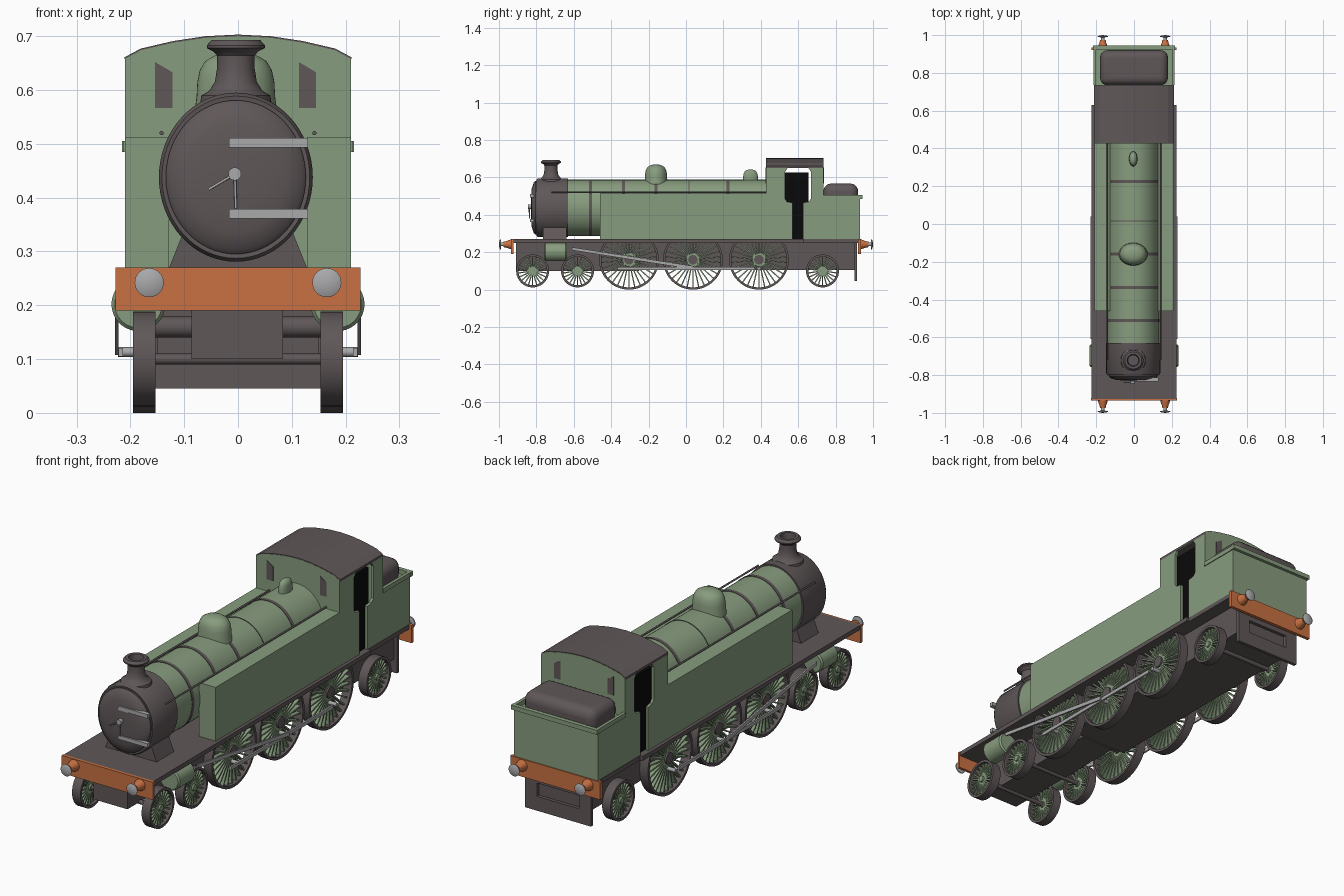
import bpy, bmesh, math
from mathutils import Vector, Matrix

if "Cube" in bpy.data.objects:
    bpy.data.objects.remove(bpy.data.objects["Cube"])


def mat(name, c):
    m = bpy.data.materials.new(name)
    m.diffuse_color = (*c, 1)
    m.use_nodes = True
    m.node_tree.nodes["Principled BSDF"].inputs["Base Color"].default_value = m.diffuse_color
    return m


GREEN = mat("sage_green", (0.245, 0.335, 0.21))
DARK = mat("warm_dark_grey", (0.115, 0.095, 0.098))
ORANGE = mat("burnt_orange", (0.58, 0.165, 0.055))
STEEL = mat("light_steel", (0.40, 0.40, 0.41))
BLACK = mat("black", (0.003, 0.003, 0.003))


def finish(name, bm, m, smooth=False):
    bmesh.ops.recalc_face_normals(bm, faces=bm.faces[:])
    me = bpy.data.meshes.new(name)
    bm.to_mesh(me)
    bm.free()
    ob = bpy.data.objects.new(name, me)
    bpy.context.collection.objects.link(ob)
    me.materials.append(m)
    if smooth:
        bpy.ops.object.select_all(action='DESELECT')
        ob.select_set(True)
        bpy.context.view_layer.objects.active = ob
        bpy.ops.object.shade_smooth_by_angle(angle=math.radians(35))
    return ob


def box(name, m, x, y, z):
    bm = bmesh.new()
    bmesh.ops.create_cube(bm, size=1)
    for v in bm.verts:
        v.co = [(a + b) / 2 + c * (b - a) for (a, b), c in zip((x, y, z), v.co)]
    return finish(name, bm, m)


def prism(name, m, pts, axis, a, b):
    """Outline extruded along x (points y,z) or along y (points x,z)."""
    bm = bmesh.new()
    put = (lambda p, t: (t, p[0], p[1])) if axis == 'x' else (lambda p, t: (p[0], t, p[1]))
    f = bm.faces.new([bm.verts.new(put(p, a)) for p in pts])
    new = bmesh.ops.extrude_face_region(bm, geom=[f])['geom']
    for v in new:
        if isinstance(v, bmesh.types.BMVert):
            v.co[0 if axis == 'x' else 1] = b
    return finish(name, bm, m)


def lathe(name, m, prof, axis, loc, scale=(1, 1, 1), n=48, closed=False):
    """Turned part: profile of (radius, height) about an axis."""
    put = {'x': lambda c, s, h: (h, c, s), 'y': lambda c, s, h: (c, h, s),
           'z': lambda c, s, h: (c, s, h)}[axis]
    bm = bmesh.new()
    rings = []
    for r, h in prof:
        rings.append([bm.verts.new([l + k * q for l, k, q in zip(loc, scale, put(
            r * math.cos(i * math.tau / n), r * math.sin(i * math.tau / n), h))]) for i in range(n)])
    for j in range(len(rings) if closed else len(rings) - 1):
        p, q = rings[j], rings[(j + 1) % len(rings)]
        for i in range(n):
            bm.faces.new((p[i], p[(i + 1) % n], q[(i + 1) % n], q[i]))
    if not closed:
        bm.faces.new(rings[0])
        bm.faces.new(rings[-1])
    bmesh.ops.remove_doubles(bm, verts=bm.verts[:], dist=1e-6)
    return finish(name, bm, m, True)


def rod(name, m, a, b, r, n=12):
    a, b = Vector(a), Vector(b)
    bm = bmesh.new()
    bmesh.ops.create_cone(bm, cap_ends=True, segments=n, radius1=r, radius2=r, depth=(b - a).length)
    rot = (b - a).to_track_quat('Z', 'Y').to_matrix().to_4x4()
    bmesh.ops.transform(bm, matrix=Matrix.Translation((a + b) / 2) @ rot, verts=bm.verts[:])
    return finish(name, bm, m, True)


def spokes(name, x, y, z, r, count):
    bm = bmesh.new()
    for i in range(count):
        g = bmesh.ops.create_cube(bm, size=1)['verts']
        M = (Matrix.Translation((x, y, z)) @ Matrix.Rotation(i * math.tau / count, 4, 'X')
             @ Matrix.Translation((0, 0, r / 2)) @ Matrix.Diagonal((0.02, 0.0065, r, 1)))
        bmesh.ops.transform(bm, matrix=M, verts=g)
    return finish(name, bm, GREEN)


CX, CZ = -0.004, 0.438  # boiler centre line

# Boiler, bands and smokebox
lathe("boiler", GREEN, [(1, -0.64), (1, 0.44)], 'y', (CX, 0, CZ), (0.136, 1, 0.15), 64)
for y, w in ((-0.51, 0.016), (-0.335, 0.016), (-0.16, 0.016), (0.016, 0.004), (0.225, 0.016)):
    lathe("boiler_band", DARK, [(1, y - w / 2), (1, y + w / 2)], 'y', (CX, 0, CZ), (0.138, 1, 0.152), 64)
lathe("smokebox", DARK, [(0, -0.83), (0.35, -0.829), (0.65, -0.825), (0.85, -0.815), (0.91, -0.805),
                         (0.91, -0.799), (0.96, -0.8), (1, -0.79), (1, -0.63)],
      'y', (CX, 0, CZ), (0.143, 1, 0.157), 64)
prism("smokebox_saddle", DARK, [(-0.13, 0.265), (0.13, 0.265), (0.102, 0.335), (-0.102, 0.335)],
      'y', -0.765, -0.64)

# Smokebox door fittings
for z in (0.502, 0.370):
    box("door_hinge", STEEL, (-0.017, 0.13), (-0.833, -0.813), (z - 0.009, z + 0.009))
rod("door_boss", STEEL, (-0.006, -0.825, 0.444), (-0.006, -0.845, 0.444), 0.012, 20)
rod("door_handle", STEEL, (-0.006, -0.84, 0.444), (-0.055, -0.84, 0.415), 0.0025)
rod("door_handle", STEEL, (-0.006, -0.837, 0.444), (-0.004, -0.837, 0.38), 0.0025)

# Chimney, dome and safety valve cover
lathe("chimney", DARK, [(0.066, 0.578), (0.064, 0.59), (0.05, 0.598), (0.039, 0.615), (0.035, 0.64),
                        (0.035, 0.664), (0.042, 0.672), (0.054, 0.678), (0.054, 0.683), (0.045, 0.693),
                        (0.032, 0.693), (0.028, 0.65), (0, 0.65)], 'z', (CX, -0.722, 0))
dome = [(1.05, 0), (1, 0.25), (0.98, 0.5), (0.92, 0.7), (0.78, 0.86), (0.55, 0.95), (0.3, 0.99), (0, 1)]
lathe("steam_dome", GREEN, dome, 'z', (CX, -0.16, 0.56), (0.073, 0.06, 0.109))
lathe("safety_valve_cover", GREEN, dome, 'z', (CX, 0.345, 0.57), (0.022, 0.04, 0.072), 32)

# Footplate, frames and end beams
box("footplate", DARK, (-0.225, 0.225), (-0.927, 0.63), (0.25, 0.27))
box("rear_footplate", DARK, (-0.212, 0.212), (0.63, 0.925), (0.25, 0.27))
box("main_frame", DARK, (-0.15, 0.15), (-0.25, 0.9), (0.105, 0.255))
box("front_frame", DARK, (-0.086, 0.084), (-0.91, -0.25), (0.10, 0.255))
box("front_buffer_beam", ORANGE, (-0.228, 0.228), (-0.935, -0.922), (0.19, 0.27))
box("rear_buffer_beam", ORANGE, (-0.225, 0.225), (0.92, 0.935), (0.19, 0.27))
box("rear_guard_bottom", DARK, (-0.165, 0.165), (0.9, 0.915), (0.045, 0.11))
box("rear_guard_top", DARK, (-0.165, 0.165), (0.9, 0.915), (0.17, 0.255))
for s in (-1, 1):
    box("rear_guard_post", DARK, sorted((s * 0.105, s * 0.165)), (0.9, 0.915), (0.11, 0.17))

# Cab with arched roof
arch = [(-0.21, 0.658), (-0.18, 0.674), (-0.12, 0.688), (-0.06, 0.697), (0, 0.70),
        (0.06, 0.697), (0.12, 0.688), (0.18, 0.674), (0.21, 0.658)]
for nm, a, b in (("cab_front", 0.427, 0.437), ("cab_back", 0.725, 0.735)):
    prism(nm, GREEN, [(-0.21, 0.27)] + arch + [(0.21, 0.27)], 'y', a, b)
prism("cab_roof", DARK, [(x * 1.003, z + 0.003) for x, z in arch] +
      [(x, z - 0.008) for x, z in reversed(arch)], 'y', 0.428, 0.734)
side = [(0.43, 0.27), (0.43, 0.658), (0.735, 0.658), (0.735, 0.27), (0.625, 0.27), (0.625, 0.465),
        (0.655, 0.47), (0.668, 0.485), (0.668, 0.63), (0.655, 0.65), (0.543, 0.65), (0.53, 0.63),
        (0.53, 0.485), (0.54, 0.47), (0.57, 0.465), (0.57, 0.27)]
box("cab_interior", BLACK, (-0.195, 0.195), (0.52, 0.655), (0.268, 0.627))
for x in (-0.138, 0.129):
    for nm, y in (("cab_front_window", 0.425), ("cab_back_window", 0.734)):
        prism(nm, DARK, [(x - 0.016, 0.567), (x + 0.016, 0.567), (x + 0.016, 0.633), (x - 0.016, 0.652)],
              'y', y, y + 0.003)

# Bunker with raised rim and coal heap
box("bunker", GREEN, (-0.21, 0.21), (0.73, 0.93), (0.265, 0.485))
box("bunker_rear_rim", GREEN, (-0.216, 0.216), (0.925, 0.944), (0.485, 0.505))
coal = box("coal_heap", DARK, (-0.18, 0.18), (0.735, 0.92), (0.46, 0.567))
bv = coal.modifiers.new("round", 'BEVEL')
bv.width, bv.segments = 0.04, 5
bpy.context.view_layer.objects.active = coal
coal.select_set(True)
bpy.ops.object.shade_smooth_by_angle(angle=math.radians(40))

# Parts repeated on both sides
for s in (-1, 1):
    def X(a, b):
        return sorted((s * a, s * b))
    prism("cab_side", GREEN, side, 'x', s * 0.198, s * 0.21)
    box("side_tank", GREEN, X(0.128, 0.21), (-0.46, 0.432), (0.265, 0.513))
    box("bunker_side_rim", GREEN, X(0.2, 0.214), (0.735, 0.93), (0.485, 0.505))
    rod("boiler_handrail", DARK, (s * 0.142, -0.72, 0.52), (s * 0.142, 0.43, 0.52), 0.004)
    # outside cylinder
    lathe("drive_cylinder", GREEN, [(0, -0.757), (0.044, -0.757), (0.05, -0.75), (0.05, -0.645),
                                    (0.044, -0.637), (0, -0.637)], 'y', (s * 0.185, 0, 0.202))
    # rods
    box("coupling_rod", STEEL, X(0.214, 0.222), (-0.365, 0.365), (0.105, 0.121))
    prism("connecting_rod", STEEL, [(-0.61, 0.211), (-0.61, 0.227), (0.04, 0.126), (0.04, 0.108)],
          'x', s * 0.222, s * 0.229)
    # buffers
    for e in (-1, 1):
        lathe("buffer_housing", ORANGE, [(0.026, 0.93), (0.025, 0.94), (0.017, 0.962), (0.015, 0.975)],
              'y', (s * 0.165, 0, 0.242), (1, e, 1), 32)
        lathe("buffer_head", STEEL, [(0.009, 0.97), (0.009, 0.988), (0.026, 0.99), (0.027, 0.994),
                                     (0.018, 0.998), (0, 1.0)], 'y', (s * 0.165, 0, 0.242), (1, e, 1), 32)
    # spoked wheels
    for y, z, r, n in ((-0.82, 0.1, 0.088, 22), (-0.58, 0.1, 0.088, 22), (0.73, 0.1, 0.088, 22),
                       (-0.305, 0.16, 0.16, 30), (0.037, 0.16, 0.16, 30), (0.39, 0.16, 0.16, 30)):
        lathe("wheel_rim", DARK, [(r - 0.012, -0.021), (r, -0.021), (r, 0.021), (r - 0.012, 0.021)],
              'x', (s * 0.174, y, z), closed=True)
        spokes("wheel_spokes", s * 0.174, y, z, r - 0.008, n)
        lathe("wheel_hub", DARK if r > 0.1 else GREEN, [(r * 0.16, -0.018), (r * 0.16, 0.018)],
              'x', (s * 0.174, y, z), n=24)
        if r > 0.1:
            rod("crank_pin", STEEL, (s * 0.17, y, 0.113), (s * 0.223, y, 0.113), 0.009)
        if s == 1:
            ar = 0.02 if r > 0.1 else 0.01
            rod("axle", DARK, (-0.175, y, z), (0.175, y, z), ar, 20)
